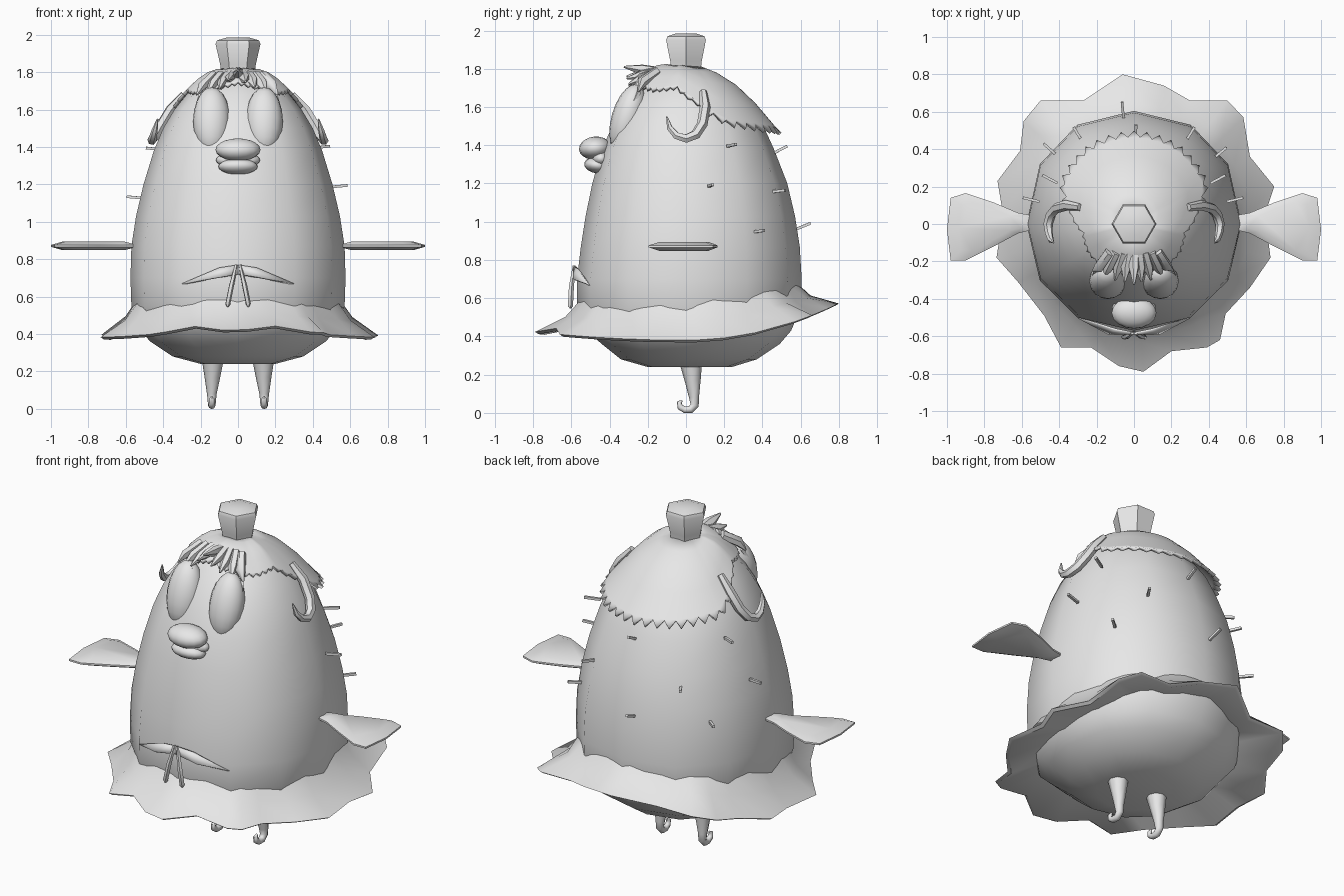
import bpy, bmesh, math
from mathutils import Vector, Matrix

if "Cube" in bpy.data.objects:
    bpy.data.objects.remove(bpy.data.objects["Cube"])

GREY = bpy.data.materials.new("plain_grey")
GREY.diffuse_color = (0.8, 0.8, 0.8, 1)
GREY.use_nodes = True
GREY.node_tree.nodes["Principled BSDF"].inputs["Base Color"].default_value = GREY.diffuse_color


def finish(bm, name, angle=50, recalc=True):
    """Turn a bmesh into a grey, smooth-by-angle object."""
    if recalc:
        bmesh.ops.recalc_face_normals(bm, faces=bm.faces[:])
    me = bpy.data.meshes.new(name)
    bm.to_mesh(me)
    bm.free()
    me.materials.append(GREY)
    me.shade_smooth()
    me.set_sharp_from_angle(angle=math.radians(angle))
    ob = bpy.data.objects.new(name, me)
    bpy.context.collection.objects.link(ob)
    return ob


def loft(rings, name, caps=True, angle=50):
    """Skin a list of closed rings of points."""
    bm = bmesh.new()
    vs = [[bm.verts.new(p) for p in r] for r in rings]
    n = len(rings[0])
    for a, b in zip(vs, vs[1:]):
        for i in range(n):
            j = (i + 1) % n
            bm.faces.new((a[i], a[j], b[j], b[i]))
    if caps:
        bm.faces.new(vs[0][::-1])
        bm.faces.new(vs[-1])
    return finish(bm, name, angle)


def tube(path, radii, name, sides=6, flat=1.0):
    """Tapered tube along a path."""
    pts = [Vector(p) for p in path]
    rings, t0, u = [], None, None
    for i, p in enumerate(pts):
        t = (pts[min(i + 1, len(pts) - 1)] - pts[max(i - 1, 0)]).normalized()
        u = t.orthogonal().normalized() if u is None else t0.rotation_difference(t) @ u
        w, t0 = t.cross(u), t
        rings.append([p + radii[i] * (u * math.cos(a) + w * math.sin(a) * flat)
                      for a in (math.tau * k / sides for k in range(sides))])
    return loft(rings, name)


def blob(loc, radii, name, tilt=0.0, seg=16):
    """Ellipsoid tilted about x."""
    bm = bmesh.new()
    m = Matrix.Translation(loc) @ Matrix.Rotation(tilt, 4, 'X') @ Matrix.Diagonal((*radii, 1))
    bmesh.ops.create_uvsphere(bm, u_segments=seg, v_segments=10, radius=1, matrix=m)
    return finish(bm, name)


def stick(loc, direction, length, w, name):
    """Thin square rod."""
    bm = bmesh.new()
    q = Vector(direction).to_track_quat('Z', 'Y').to_matrix().to_4x4()
    bmesh.ops.create_cube(bm, size=1, matrix=Matrix.Translation(loc) @ q @ Matrix.Diagonal((w, w, length, 1)))
    return finish(bm, name, 30)


# body: (height, half width, front depth, back depth)
PROFILE = [(.24, .20, .20, .24), (.28, .35, .34, .37), (.36, .47, .44, .49), (.43, .53, .52, .55),
           (.55, .57, .57, .60), (.70, .575, .57, .605), (.87, .57, .55, .595), (1.03, .545, .525, .57),
           (1.20, .505, .49, .53), (1.38, .45, .44, .46), (1.50, .40, .385, .405), (1.60, .34, .33, .335),
           (1.68, .275, .26, .27), (1.74, .20, .20, .20), (1.79, .09, .09, .09)]


def body_ring(z, rx, f, b, n=12):
    out = []
    for k in range(n):
        a = math.tau * k / n
        c, s = math.cos(a), math.sin(a)
        c, s = (math.copysign(abs(v) ** .92 if abs(v) > 1e-6 else 0, v) for v in (c, s))
        out.append((rx * c, s * (b if s > 0 else f), z))
    return out


loft([body_ring(*p) for p in PROFILE], "body", angle=60)

# skirt: wavy hem flaring out of the body
HEM = [(.70, .05), (.75, .20), (.62, .36), (.585, .57), (.50, .66), (.30, .66), (.16, .74), (-.06, .80),
       (-.27, .66), (-.50, .66), (-.59, .55), (-.61, .39), (-.73, .23), (-.70, .05), (-.735, -.18),
       (-.62, -.31), (-.48, -.49), (-.39, -.66), (-.23, -.66), (-.08, -.76), (.05, -.79), (.20, -.68),
       (.39, -.66), (.46, -.62), (.49, -.48), (.62, -.34), (.73, -.18)]
waist, mid, hem, under = [], [], [], []
for i, (x, y) in enumerate(HEM):
    r = math.hypot(x, y)
    c, s = x / r, y / r
    w = .565 + .025 * max(s, 0)
    z0 = .52 + .12 * max(s, 0) + .03 * max(-s, 0)
    z1 = .38 + (.30 if y > 0 else .07) * y * y
    if y < -.6 and r < .74:
        z1 += .03
    waist.append((c * (w - .02), s * (w - .02), z0 + .05))
    m = w + (r - w) * .3
    mid.append((c * m, s * m, z0 * .62 + z1 * .38))
    hem.append((x, y, z1))
    under.append((c * (r - .02), s * (r - .02), z1 - .012))
inner = [(p[0] * .78, p[1] * .78, p[2] - .03) for p in mid]
loft([waist, mid, hem, under, inner], "skirt", caps=False, angle=50)

# bow: folded wings and two dangling ribbons
for sx in (-1, 1):
    bm = bmesh.new()
    v = [bm.verts.new(p) for p in [(0, -.59, .77), (sx * .10, -.57, .755), (sx * .30, -.505, .67),
                                   (sx * .14, -.59, .70), (0, -.585, .72)]]
    bm.faces.new((v[0], v[1], v[3], v[4]))
    bm.faces.new((v[1], v[2], v[3]))
    ob = finish(bm, "bow_wing", 30)
    ob.modifiers.new("thickness", 'SOLIDIFY').thickness = .012
    tube([(sx * .01, -.585, .77), (sx * .035, -.60, .66), (sx * .055, -.605, .56), (sx * .055, -.605, .545)],
         [.008, .014, .014, .004], "bow_ribbon", 5)

# wings: flat paddles with lens thickness
WING = [(.54, .045), (.62, .06), (.75, .115), (.90, .165), (.98, .14), (1.0, -.03), (.98, -.195), (.90, -.195),
        (.75, -.12), (.62, -.05), (.54, -.03)]
for sx in (-1, 1):
    def level(k, z):
        return [(sx * (.78 + (x - .78) * k), y * k, z) for x, y in WING]
    loft([level(.72, .848), level(1, .866), level(1, .876), level(.72, .894)], "wing", angle=40)

# legs with curled toes
for sx in (-1, 1):
    tube([(sx * .135, .025, .27), (sx * .137, .035, .17), (sx * .14, .042, .08), (sx * .14, .045, .04),
          (sx * .14, .025, .018), (sx * .14, -.005, .016), (sx * .14, -.03, .03), (sx * .14, -.035, .055),
          (sx * .14, -.02, .065)], [.06, .042, .026, .022, .02, .018, .016, .013, .005], "leg", 8)

# eye mounds, lashes
for sx in (-1, 1):
    blob((sx * .14, -.305, 1.54), (.10, .085, .185), "eye_mound", -.28)
    for x, z in ((.105, 1.665), (.155, 1.665), (.205, 1.655)):
        stick((sx * x, -.30 + (x - .1) * .4, z), (sx * (x - .08) * 2, -.45, -.9 + .02), .06, .018, "eyelash")
        bpy.context.collection.objects[-1].name = "eyelash"

# beak
blob((0, -.475, 1.385), (.12, .085, .06), "upper_beak", .1)
blob((0, -.465, 1.295), (.105, .068, .042), "lower_beak", -.15)
blob((0, -.445, 1.33), (.118, .05, .045), "beak_corner")

# hair cap: hem radius and height around the head
CAP = [(-90, .25, 1.755), (-60, .27, 1.72), (-35, .28, 1.70), (-10, .27, 1.715), (12, .345, 1.625),
       (30, .425, 1.54), (60, .455, 1.51), (90, .465, 1.50)]


def cap_hem(deg):
    d = deg if deg <= 90 else 180 - deg
    for (a, r, z), (b, r2, z2) in zip(CAP, CAP[1:]):
        if a <= d <= b:
            k = (d - a) / (b - a)
            return r + (r2 - r) * k, z + (z2 - z) * k


rings = [[] for _ in range(6)]
for i in range(90):
    deg = -90 + 4 * i
    r, z = cap_hem(deg)
    a = math.radians(deg)
    for k in range(5):
        t = k / 4
        rr, zz = .06 + (r - .06) * t, 1.82 + (z - 1.82) * t + .055 * math.sin(math.pi * t) * (r / .46)
        rings[k].append((rr * math.cos(a), rr * math.sin(a), zz))
    tooth = (.035 if i % 2 else .002) * (1 if r > .36 else .4)
    rings[5].append(((r + tooth) * math.cos(a), (r + tooth) * math.sin(a), z - tooth))
cap = loft(rings, "hair_cap", caps=False, angle=55)
sol = cap.modifiers.new("thickness", 'SOLIDIFY')
sol.thickness, sol.offset = .018, -1

# fringe tufts
for x, y, z in ((-.22, -.25, 1.68), (-.16, -.28, 1.69), (-.10, -.30, 1.71), (-.05, -.31, 1.76), (0, -.325, 1.81),
                (.04, -.31, 1.75), (.09, -.30, 1.72), (.15, -.28, 1.69), (.21, -.25, 1.68)):
    tube([(x * .6, -.15, 1.785), (x * .85, -.23, z * .5 + .89), (x, y, z)], [.03, .032, .006],
         "fringe_tuft", 6, .8)

# side locks curling forward
for sx in (-1, 1):
    tube([(sx * x, y, z) for x, y, z in
          ((.29, .09, 1.68), (.36, .10, 1.60), (.415, .085, 1.51), (.445, .05, 1.455), (.46, .0, 1.435),
           (.455, -.05, 1.45), (.445, -.085, 1.49), (.43, -.10, 1.55))],
         [.02, .028, .028, .027, .025, .021, .016, .004], "side_lock", 6)

# hexagonal bun
loft([[(r * math.cos(k * math.pi / 3), r * math.sin(k * math.pi / 3), z) for k in range(6)]
      for z, r in ((1.80, .09), (1.84, .095), (1.95, .12), (1.97, .112), (1.985, .06))], "hair_bun", angle=35)

# quills on the back and sides
for x, y, z in ((.45, .24, 1.40), (.54, .13, 1.19), (.46, .38, .95), (.30, .48, 1.16), (-.06, .61, .975),
                (.01, .49, 1.375), (-.45, .24, 1.39), (-.55, .13, 1.13), (-.45, .40, .95), (-.30, .48, 1.15)):
    stick((x, y, z), (x, y, .25 if abs(x) < .1 else .05), .09, .014, "quill")
